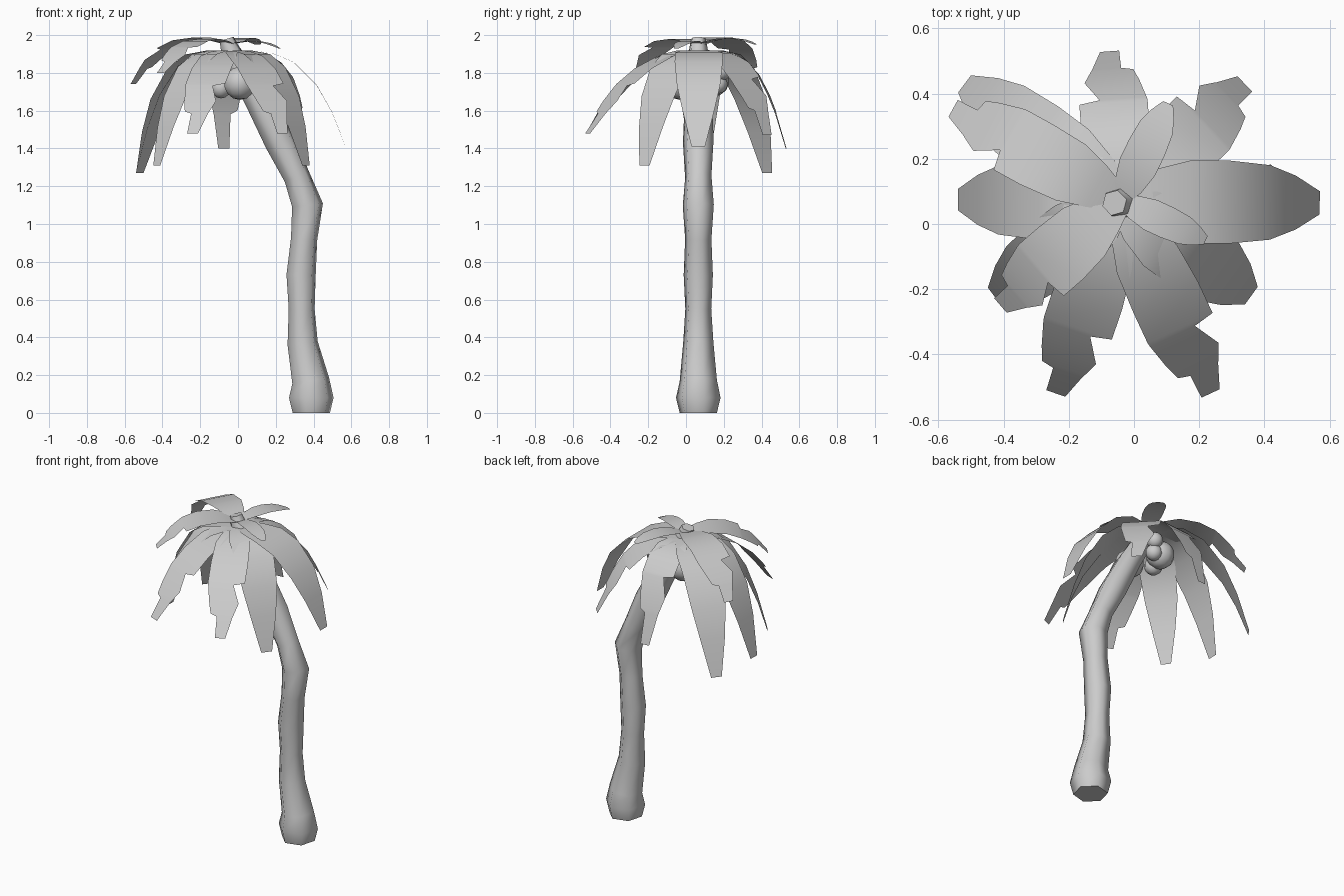
import bpy
from math import pi, cos, sin
from mathutils import Vector

if "Cube" in bpy.data.objects:
    bpy.data.objects.remove(bpy.data.objects["Cube"])


def make_object(name, verts, faces):
    mesh = bpy.data.meshes.new(name)
    mesh.from_pydata(verts, [], faces)
    mesh.update()
    for poly in mesh.polygons:
        poly.use_smooth = len(poly.vertices) < 5
    obj = bpy.data.objects.new(name, mesh)
    bpy.context.collection.objects.link(obj)
    return obj


# Trunk: six-sided rings swept along a bent path (x, z, radius)
SIDES, TRUNK_Y = 6, 0.065
rings = [(0.388, 0.0, 0.102), (0.388, 0.08, 0.122), (0.385, 0.17, 0.102),
         (0.342, 0.37, 0.083), (0.337, 0.55, 0.071), (0.334, 0.73, 0.080),
         (0.35, 0.92, 0.072), (0.368, 1.10, 0.085), (0.312, 1.25, 0.072),
         (0.22, 1.44, 0.084), (0.10, 1.67, 0.074), (0.0, 1.84, 0.066),
         (-0.045, 1.93, 0.050), (-0.06, 1.98, 0.040)]
verts, faces = [], []
for i, (x, z, r) in enumerate(rings):
    a, b = rings[max(i - 1, 0)], rings[min(i + 1, len(rings) - 1)]
    d = Vector((b[0] - a[0], 0, b[1] - a[1])).normalized()
    side = Vector((d.z, 0, -d.x)) if i > 1 else Vector((1, 0, 0))
    for k in range(SIDES):
        t = 2 * pi * k / SIDES + pi / 12
        verts.append(Vector((x, TRUNK_Y, z)) + side * r * cos(t) + Vector((0, r * sin(t), 0)))
for i in range(len(rings) - 1):
    for k in range(SIDES):
        n = (k + 1) % SIDES
        faces.append((i * SIDES + k, i * SIDES + n, (i + 1) * SIDES + n, (i + 1) * SIDES + k))
faces.append(tuple(reversed(range(SIDES))))
faces.append(tuple(range((len(rings) - 1) * SIDES, len(rings) * SIDES)))
make_object("trunk", verts, faces)

# Coconuts under the crown (x, y, z, radius)
nuts = [(0.01, -0.03, 1.745, 0.088), (-0.08, 0.145, 1.76, 0.085),
        (-0.09, 0.07, 1.72, 0.055), (0.0, 0.19, 1.81, 0.05), (-0.01, 0.17, 1.74, 0.05)]
for i, (x, y, z, r) in enumerate(nuts):
    bpy.ops.mesh.primitive_uv_sphere_add(segments=10, ring_count=7, radius=r, location=(x, y, z))
    bpy.context.object.name = f"coconut_{i + 1}"
    bpy.ops.object.shade_smooth()

# Leaf outline: position along the frond, plain edge and notched edge half widths
LEAF = [(0.0, 0.35, 0.35), (0.15, 0.7, 0.65), (0.3, 0.95, 0.9), (0.5, 1.0, 1.0),
        (0.66, 1.0, 1.0), (0.68, 0.98, 0.4), (0.8, 0.8, 0.8), (0.87, 0.65, 0.6),
        (0.885, 0.3, 0.55), (1.0, 0.28, 0.28)]
PLAIN = [(0.0, 0.35, 0.35), (0.15, 0.75, 0.75), (0.35, 1, 1), (0.55, 1, 1),
         (0.75, 0.9, 0.9), (0.88, 0.65, 0.65), (1.0, 0.28, 0.28)]


def frond(name, tip, half, notch=0, root_z=1.92, rise=0.0, power=3.5, root=(-0.04, 0.07)):
    """Arching single-sheet leaf; notch 1 = left edge, -1 = right edge, 0 = none."""
    start, end = Vector((*root, 0)), Vector((tip[0], tip[1], 0))
    left = Vector((0, 0, 1)).cross(end - start).normalized()
    drop = root_z - tip[2]
    verts, faces = [], []
    for u, w_plain, w_notch in (LEAF if notch else PLAIN):
        wl, wr = (w_notch, w_plain) if notch > 0 else (w_plain, w_notch)
        p = start.lerp(end, u)
        p.z = root_z + rise * u - (rise + drop) * u ** power
        verts += [p + left * wl * half, p - left * wr * half]
    for i in range(len(verts) // 2 - 1):
        faces.append((2 * i, 2 * i + 1, 2 * i + 3, 2 * i + 2))
    make_object(name, verts, faces)


# Lower fronds hang down all round
frond("frond_east", (0.57, 0.065, 1.41), 0.127)
frond("frond_north_east", (0.34, 0.43, 1.47), 0.115, 1, power=2.8)
frond("frond_north", (-0.075, 0.53, 1.40), 0.105, 1)
frond("frond_north_west", (-0.52, 0.43, 1.27), 0.117, power=3.2)
frond("frond_west", (-0.54, 0.075, 1.27), 0.118)
frond("frond_south_west", (-0.43, -0.22, 1.31), 0.11, power=3.2)
frond("frond_south_left", (-0.24, -0.52, 1.48), 0.11, 1, power=2.2)
frond("frond_south_right", (0.235, -0.52, 1.48), 0.11, 1, power=2.2)
frond("frond_south_east", (0.36, -0.22, 1.31), 0.12, power=3.2)

# Upper fronds rise first, then droop
frond("upper_frond_north_west", (-0.555, 0.355, 1.74), 0.105, 1, 1.95, 0.2, 2.4)
frond("upper_frond_south_west", (-0.41, -0.25, 1.80), 0.105, 1, 1.95, 0.15, 2.4)
frond("upper_frond_north", (0.105, 0.37, 1.95), 0.06, 0, 1.95, 0.12, 2.2)
frond("upper_frond_east", (0.22, -0.05, 1.93), 0.05, 0, 1.95, 0.08, 2.2)
